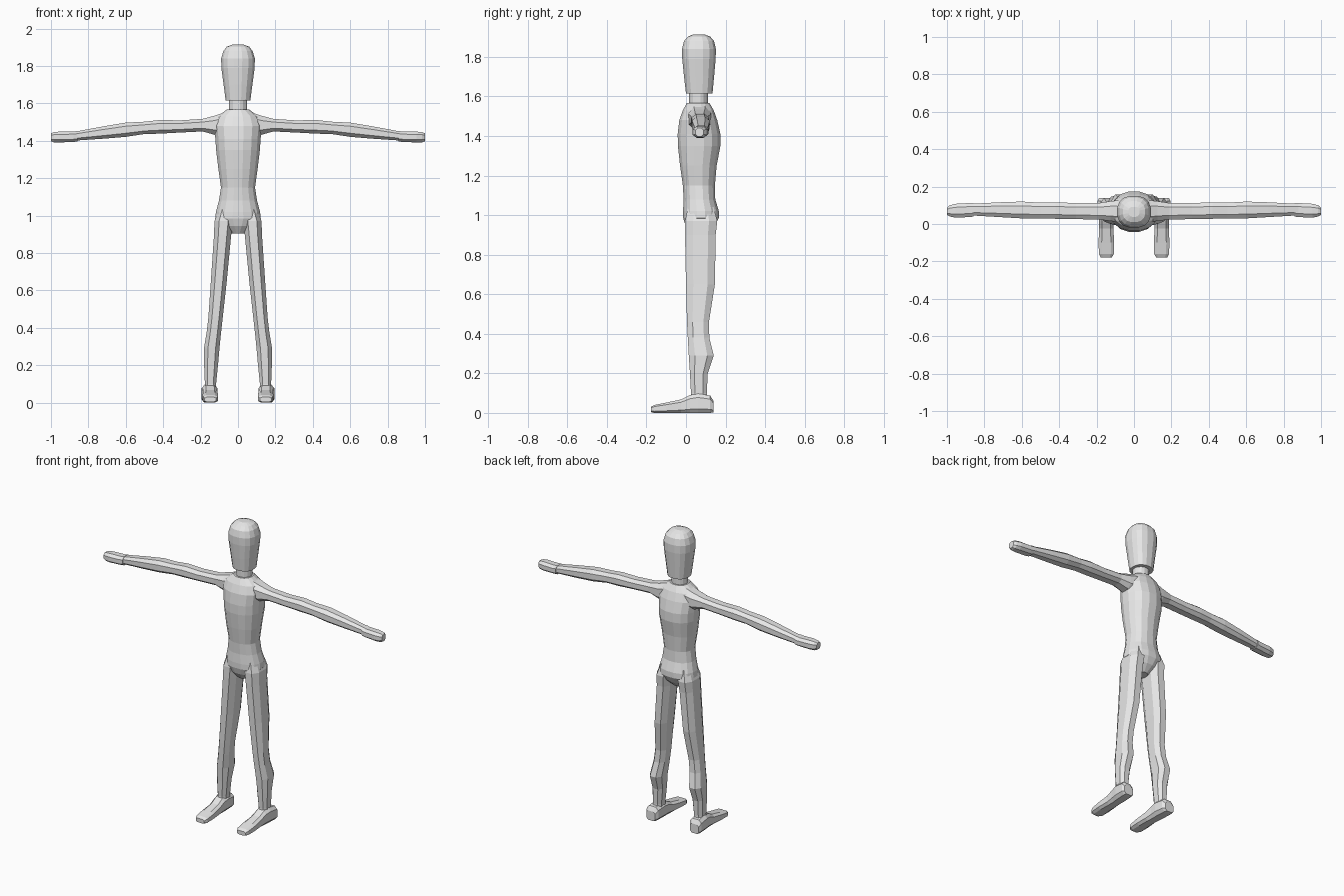
import bpy
import bmesh
import math

# One pale grey for the whole figure
grey = bpy.data.materials.new("pale_grey")
grey.diffuse_color = (0.8, 0.8, 0.8, 1)


def loft(name, axis, rings, sides=8, power=0.8, side=1):
    """Skin rounded rings. Each ring: position on axis, then the min and max
    extents on the two other axes (in x, y, z order). side=-1 mirrors in x."""
    bm = bmesh.new()
    loops = []
    for t, u0, u1, v0, v1 in rings:
        loop = []
        for i in range(sides):
            a = 2 * math.pi * (i + 0.5) / sides
            c, s = math.cos(a), math.sin(a)
            k = max(abs(c) for c in (math.cos(math.pi / sides),))
            u = math.copysign(abs(c / k) ** power, c)
            v = math.copysign(abs(s / k) ** power, s)
            u = (u0 + u1) / 2 + u * (u1 - u0) / 2
            v = (v0 + v1) / 2 + v * (v1 - v0) / 2
            co = {"x": (t, u, v), "y": (u, t, v), "z": (u, v, t)}[axis]
            loop.append(bm.verts.new((co[0] * side, co[1], co[2])))
        loops.append(loop)
    for a, b in zip(loops, loops[1:]):
        for i in range(sides):
            j = (i + 1) % sides
            bm.faces.new((a[i], a[j], b[j], b[i]))
    bm.faces.new(loops[0])
    bm.faces.new(loops[-1])
    bmesh.ops.recalc_face_normals(bm, faces=bm.faces)
    mesh = bpy.data.meshes.new(name)
    bm.to_mesh(mesh)
    bm.free()
    mesh.materials.append(grey)
    obj = bpy.data.objects.new(name, mesh)
    bpy.context.collection.objects.link(obj)
    return obj


# Head: tapered capsule with a flattened crown
loft("head", "z", [
    (1.615, -.066, .066, .000, .134),
    (1.70, -.077, .077, -.010, .142),
    (1.79, -.089, .089, -.019, .150),
    (1.84, -.090, .090, -.020, .151),
    (1.88, -.078, .078, -.010, .142),
    (1.903, -.060, .060, .010, .122),
    (1.914, -.030, .030, .038, .092),
], sides=16, power=0.85)

# Neck
loft("neck", "z", [
    (1.55, -.049, .049, .016, .110),
    (1.63, -.049, .049, .016, .110),
], sides=16, power=1)

# Torso, from pelvis to collar
loft("torso", "z", [
    (.905, -.035, .035, .025, .105),
    (.945, -.085, .085, -.002, .145),
    (.985, -.122, .122, -.014, .166),
    (1.02, -.118, .118, -.015, .166),
    (1.08, -.102, .102, -.012, .148),
    (1.15, -.091, .091, -.016, .146),
    (1.25, -.105, .105, -.030, .155),
    (1.35, -.117, .117, -.041, .174),
    (1.41, -.121, .121, -.042, .174),
    (1.48, -.128, .128, -.034, .158),
    (1.53, -.110, .110, -.016, .140),
    (1.568, -.058, .058, .005, .118),
], sides=16, power=0.9)

for side, label in ((1, "left"), (-1, "right")):
    # Arm: shoulder, upper arm, elbow, forearm, wrist
    loft(label + "_arm", "x", [
        (.05, .005, .130, 1.43, 1.560),
        (.125, .016, .122, 1.432, 1.534),
        (.19, .024, .112, 1.450, 1.517),
        (.31, .026, .112, 1.444, 1.509),
        (.42, .028, .116, 1.438, 1.511),
        (.50, .030, .114, 1.436, 1.502),
        (.60, .030, .120, 1.421, 1.497),
        (.72, .037, .116, 1.411, 1.477),
        (.87, .046, .108, 1.401, 1.449),
    ], side=side)

    # Hand: short mitten
    loft(label + "_hand", "x", [
        (.858, .040, .113, 1.396, 1.453),
        (.88, .037, .112, 1.394, 1.449),
        (.955, .034, .108, 1.391, 1.449),
        (.985, .040, .100, 1.392, 1.446),
        (1.0, .048, .088, 1.398, 1.440),
    ], side=side)

    # Leg: hip, thigh, knee, calf, ankle
    loft(label + "_leg", "z", [
        (1.04, .030, .100, .010, .140),
        (.97, .028, .126, -.005, .158),
        (.90, .036, .128, -.005, .150),
        (.65, .060, .145, .000, .146),
        (.46, .081, .158, .005, .116),
        (.38, .090, .167, .009, .118),
        (.29, .099, .182, .014, .140),
        (.20, .107, .181, .020, .110),
        (.10, .117, .177, .025, .105),
        (.06, .117, .180, .022, .108),
    ], side=side)

    # Foot: flat sole, heel at the back, low toe in front
    loft(label + "_foot", "y", [
        (.138, .125, .188, .002, .062),
        (.122, .114, .196, .000, .088),
        (.060, .110, .194, .000, .098),
        (.020, .112, .188, .000, .090),
        (-.025, .110, .186, .000, .068),
        (-.100, .106, .190, .000, .052),
        (-.160, .108, .187, .000, .040),
        (-.178, .118, .178, .004, .030),
    ], power=0.6, side=side)
